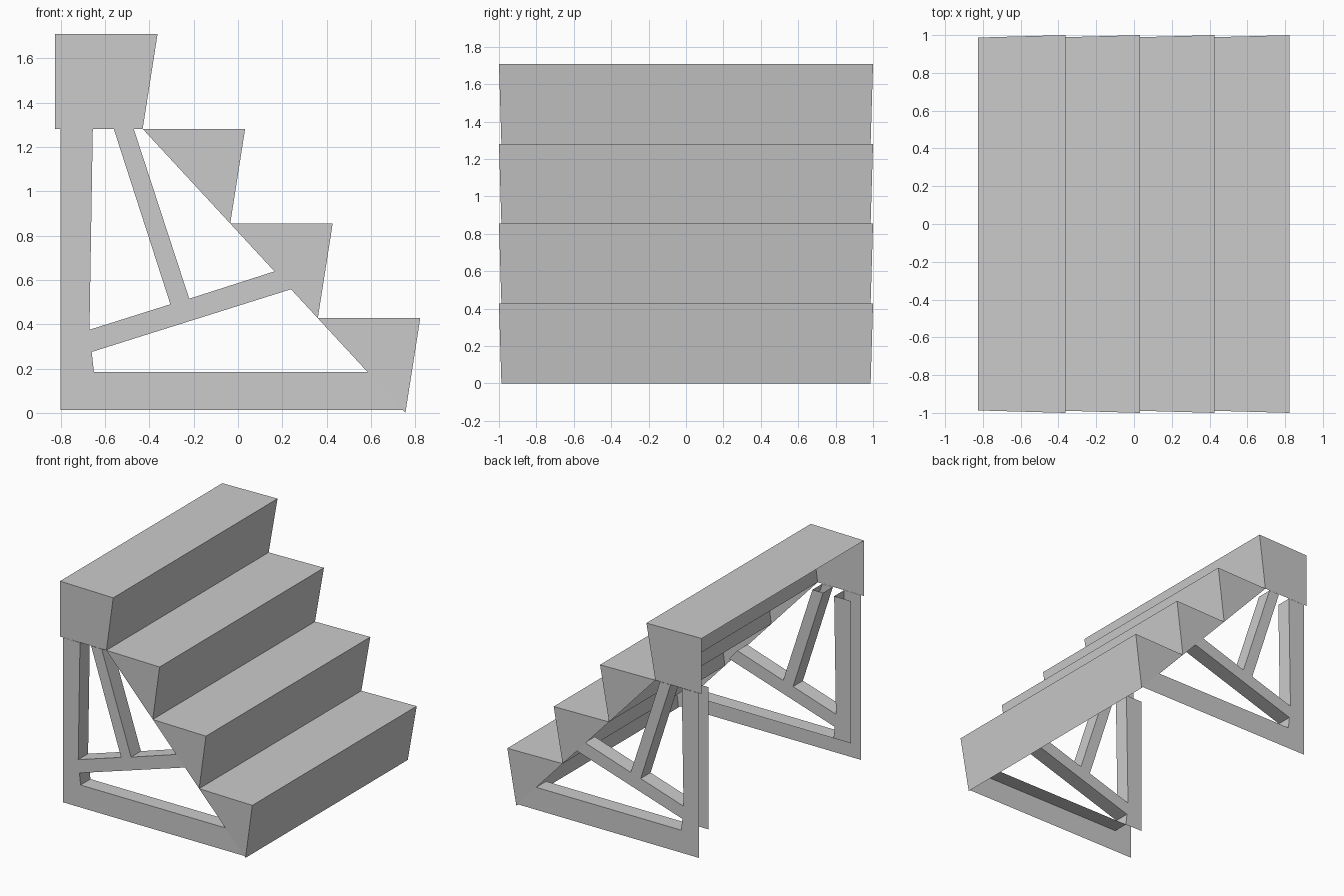
import bpy, bmesh

if "Cube" in bpy.data.objects:
    bpy.data.objects.remove(bpy.data.objects["Cube"])

RUN, RISE = 0.395, 0.427      # offset between steps
BACK, FRONT = 0.987, 1.0      # half widths: tread back / tread nose
OUT, INN = 0.987, 0.867       # outer and inner planes of the side frames


def make_object(name, polys):
    """Build an open sheet mesh from a list of polygons (lists of points)."""
    bm = bmesh.new()
    for pts in polys:
        bm.faces.new([bm.verts.new(p) for p in pts])
    bmesh.ops.remove_doubles(bm, verts=bm.verts, dist=0.0005)
    bmesh.ops.recalc_face_normals(bm, faces=bm.faces)
    mesh = bpy.data.meshes.new(name)
    bm.to_mesh(mesh)
    bm.free()
    obj = bpy.data.objects.new(name, mesh)
    bpy.context.collection.objects.link(obj)
    return obj


# Steps: tread, sloped riser and end panels, open at the back and underneath
for i in range(4):
    x, z = -0.825 + i * RUN, 4 * RISE - i * RISE
    back = (x, z, BACK)
    nose = (x + 0.462, z, FRONT)
    foot = (x + RUN, z - RISE, BACK)
    end = [back, nose, foot]
    if i == 0:                # top step has a full-depth end panel
        end.append((x, z - RISE, BACK))
    polys = []
    for a, b in ((back, nose), (nose, foot)):
        polys.append([(a[0], -a[2], a[1]), (b[0], -b[2], b[1]),
                      (b[0], b[2], b[1]), (a[0], a[2], a[1])])
    for s in (-1, 1):
        polys.append([(p[0], s * p[2], p[1]) for p in end])
    make_object(f"step_{4 - i}", polys)

# Side frames: (name, outline, outline edges that get a wall, inner face?)
PARTS = [
    ("rear_post",
     [(-.80, 1.28), (-.655, 1.28), (-.67, .375), (-.66, .275),
      (-.65, .185), (-.80, .185)], (1, 3), True),
    ("bottom_rail",
     [(-.80, .012), (.75, .012), (.585, .185), (-.65, .185), (-.80, .185)],
     (2,), False),
    ("cross_brace",
     [(-.67, .375), (-.305, .49), (-.22, .515), (.17, .64),
      (.24, .558), (-.66, .275)], (0, 2, 4), True),
    ("upper_brace",
     [(-.56, 1.28), (-.47, 1.28), (-.22, .515), (-.305, .49)], (1, 3), True),
]

for side, s in (("front", -1), ("back", 1)):
    for name, outline, walls, inner in PARTS:
        polys = [[(x, s * OUT, z) for x, z in outline]]
        if inner:
            polys.append([(x, s * INN, z) for x, z in outline])
        for k in walls:
            (ax, az), (bx, bz) = outline[k], outline[(k + 1) % len(outline)]
            polys.append([(ax, s * OUT, az), (bx, s * OUT, bz),
                          (bx, s * INN, bz), (ax, s * INN, az)])
        make_object(f"{side}_{name}", polys)
